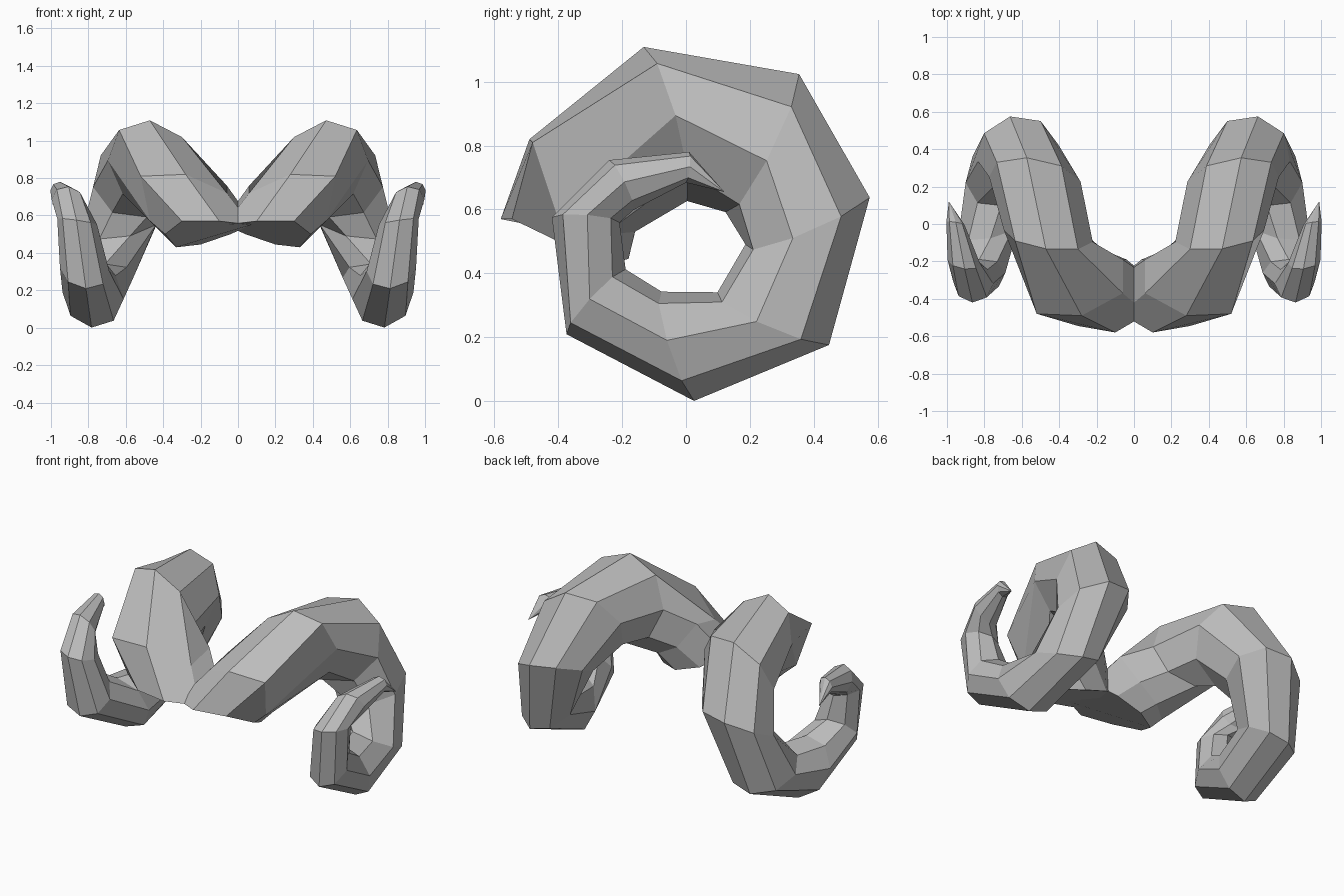
import bpy
import bmesh
from math import radians, sin, cos, pi
from mathutils import Vector

SIDES = 8

cube = bpy.data.objects.get("Cube")
if cube:
    bpy.data.objects.remove(cube, do_unlink=True)

horn_grey = bpy.data.materials.new("horn grey")
horn_grey.use_nodes = True
colour = (0.5, 0.5, 0.5, 1)
horn_grey.diffuse_color = colour
horn_grey.node_tree.nodes["Principled BSDF"].inputs["Base Color"].default_value = colour


def coil_ring(x, outer, inner, twist, width, roll):
    """Eight-sided ring spanning an outer and an inner (y, z) point of the coil."""
    out, inn = Vector((x, *outer)), Vector((x, *inner))
    radius = (out - inn).length / 1.98
    up = (out - inn).normalized()
    forward = Vector((0, up.z, -up.y))
    side = Vector((width, 0, 0)) + forward * 0.15
    centre = out - up * radius
    spoke = up - Vector((roll, 0, 0))
    angles = [radians(twist) + i * 2 * pi / SIDES for i in range(SIDES)]
    return [centre + (spoke * cos(a) + side * sin(a)) * radius for a in angles]


# Uneven rings where the horn leaves the brow
root = [(.10, -.58, .57), (.30, -.545, .57), (.39, -.40, .50), (.33, -.25, .43),
        (.20, -.18, .445), (.04, -.19, .50), (-.07, -.28, .58), (-.07, -.48, .55)]
brow = [(.28, -.49, .82), (.52, -.48, .81), (.47, -.40, .57), (.42, -.26, .52),
        (.30, -.16, .53), (.16, -.14, .61), (.06, -.19, .76), (.06, -.37, .72)]

# Coil stations: x, outer point, inner point, twist in degrees, width, roll
coil = [
    (.458, (-.13, 1.11), (0, .63), -4, .94, -.12),
    (.53, (.35, 1.03), (.13, .59), 10, 1, 0),
    (.62, (.58, .65), (.185, .48), 17, 1, .1),
    (.73, (.455, .18), (.095, .335), 13, .86, .1),
    (.775, (.03, 0), (-.08, .34), 9, .9, .1),
    (.82, (-.375, .21), (-.19, .41), -3, .96, 0),
    (.86, (-.42, .575), (-.21, .56), 2, 1, 0),
    (.91, (-.24, .755), (-.165, .6), -3, 1, 0),
    (.955, (.01, .78), (0, .685), -3, 1, 0),
]
rings = [root, brow] + [coil_ring(*station) for station in coil]

# Skin the rings, close the root and draw the end to a point
bm = bmesh.new()
loops = [[bm.verts.new(p) for p in ring] for ring in rings]
for a, b in zip(loops, loops[1:]):
    for i in range(SIDES):
        j = (i + 1) % SIDES
        bm.faces.new((a[i], a[j], b[j], b[i]))
tip = bm.verts.new((.99, .12, .655))
for i in range(SIDES):
    bm.faces.new((loops[-1][i], loops[-1][(i + 1) % SIDES], tip))
bm.faces.new(loops[0])
bmesh.ops.recalc_face_normals(bm, faces=bm.faces)

mesh = bpy.data.meshes.new("curled_horns")
bm.to_mesh(mesh)
bm.free()
mesh.materials.append(horn_grey)
horns = bpy.data.objects.new("curled_horns", mesh)
bpy.context.collection.objects.link(horns)

# The right horn mirrors the left
mirror = horns.modifiers.new("mirror", "MIRROR")
mirror.use_mirror_merge = False
